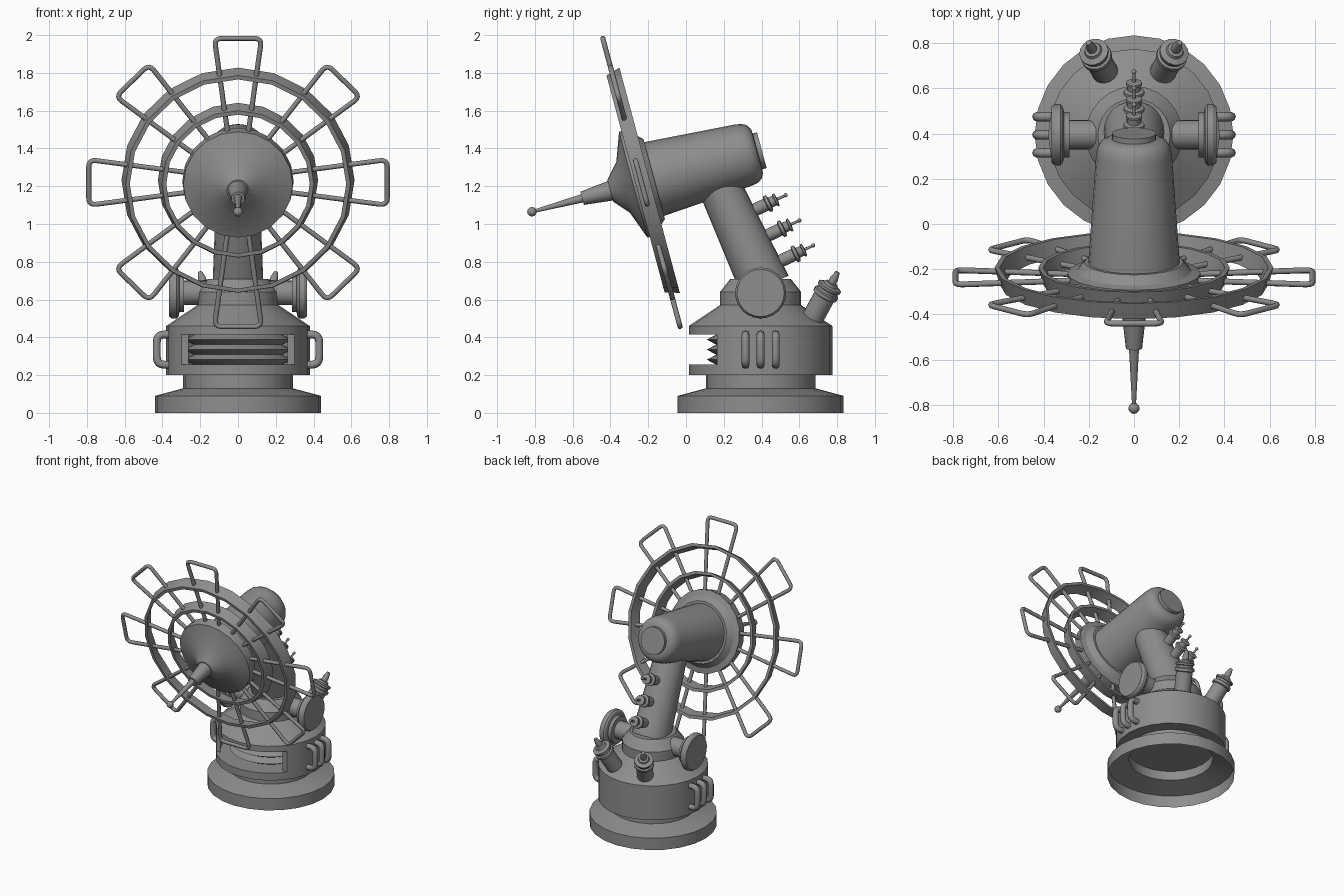
import bpy, bmesh, math
from mathutils import Matrix, Vector

cube = bpy.data.objects.get("Cube")
if cube:
    bpy.data.objects.remove(cube, do_unlink=True)

metal = bpy.data.materials.new("grey metal")
metal.use_nodes = True
GREY = (0.27, 0.27, 0.27, 1)
metal.diffuse_color = GREY
metal.node_tree.nodes["Principled BSDF"].inputs["Base Color"].default_value = GREY

BASE_Y = 0.395
BASE = Vector((0, BASE_Y, 0))
DISH = Vector((0, -0.236, 1.22))
TILT = math.radians(15)
AXIS = Vector((0, math.cos(TILT), math.sin(TILT)))


def frame(origin, axis):
    """Matrix whose local z runs along axis."""
    axis = Vector(axis)
    if axis.x == axis.y == 0:
        return Matrix.Translation(origin)
    return Matrix.Translation(origin) @ axis.to_track_quat('Z', 'Y').to_matrix().to_4x4()


def finish(obj, angle=32):
    obj.data.materials.clear()
    obj.data.materials.append(metal)
    bpy.ops.object.select_all(action='DESELECT')
    obj.select_set(True)
    bpy.context.view_layer.objects.active = obj
    bpy.ops.object.shade_smooth_by_angle(angle=math.radians(angle))
    return obj


def lathe(name, profile, origin, axis=(0, 0, 1), segs=24, closed=False):
    """Spin (radius, height) points around an axis."""
    bm = bmesh.new()
    rings = []
    for r, h in profile:
        if r == 0:
            rings.append([bm.verts.new((0, 0, h))])
        else:
            rings.append([bm.verts.new((r * math.cos(a), r * math.sin(a), h))
                          for a in (i * math.tau / segs for i in range(segs))])
    if closed:
        rings.append(rings[0])
    for low, high in zip(rings, rings[1:]):
        for i in range(segs):
            j = (i + 1) % segs
            quad = [low[i % len(low)], low[j % len(low)], high[j % len(high)], high[i % len(high)]]
            bm.faces.new(list(dict.fromkeys(quad)))
    bmesh.ops.recalc_face_normals(bm, faces=bm.faces)
    mesh = bpy.data.meshes.new(name)
    bm.to_mesh(mesh)
    bm.free()
    obj = bpy.data.objects.new(name, mesh)
    bpy.context.collection.objects.link(obj)
    obj.matrix_world = frame(origin, axis)
    return finish(obj)


def ball(name, radius, centre):
    bpy.ops.mesh.primitive_uv_sphere_add(segments=12, ring_count=8, radius=radius, location=centre)
    obj = bpy.context.object
    obj.name = name
    return finish(obj, 60)


def rod(name, corners, radius, bend, matrix):
    """Bent round bar with rounded inner corners."""
    pts = [Vector(c) for c in corners]
    path = [pts[0]]
    for a, b, c in zip(pts, pts[1:], pts[2:]):
        p, q = b + (a - b).normalized() * bend, b + (c - b).normalized() * bend
        for k in range(5):
            t = k / 4
            path.append(p * (1 - t) ** 2 + b * 2 * t * (1 - t) + q * t * t)
    path.append(pts[-1])
    curve = bpy.data.curves.new(name, 'CURVE')
    curve.dimensions = '3D'
    curve.bevel_depth = radius
    curve.bevel_resolution = 2
    curve.use_fill_caps = True
    spline = curve.splines.new('POLY')
    spline.points.add(len(path) - 1)
    for point, co in zip(spline.points, path):
        point.co = (*co, 1)
    obj = bpy.data.objects.new(name, curve)
    bpy.context.collection.objects.link(obj)
    obj.matrix_world = matrix
    bpy.ops.object.select_all(action='DESELECT')
    obj.select_set(True)
    bpy.context.view_layer.objects.active = obj
    bpy.ops.object.convert(target='MESH')
    return finish(bpy.context.object, 60)


def cut(target, cutter):
    mod = target.modifiers.new("cut", 'BOOLEAN')
    mod.operation = 'DIFFERENCE'
    mod.solver = 'EXACT'
    mod.object = cutter
    bpy.context.view_layer.objects.active = target
    bpy.ops.object.modifier_apply(modifier=mod.name)
    bpy.data.objects.remove(cutter, do_unlink=True)


# Foot: open skirt with a narrower neck
lathe("foot", [(0.44, 0), (0.44, 0.09), (0.29, 0.13), (0.29, 0.2)], BASE)

# Drum with shoulder and collar, hollowed and opened at the front
drum = lathe("drum", [(0, 0.2), (0.38, 0.2), (0.38, 0.46), (0.215, 0.57), (0.215, 0.64),
                      (0.16, 0.71), (0, 0.71)], BASE)
cut(drum, lathe("cavity_cutter", [(0, 0.255), (0.35, 0.255), (0.35, 0.415), (0, 0.415)], BASE))
bpy.ops.mesh.primitive_cube_add(size=1, location=(0, 0.015, 0.335))
bpy.context.object.scale = (0.8, 0.3, 0.16)
cut(drum, bpy.context.object)
finish(drum)

# Bellows inside the drum
Z0, Z1, FOLDS = 0.255, 0.415, 3
step = (Z1 - Z0) / FOLDS
folds = [(0.235, Z0)]
for i in range(FOLDS):
    folds += [(0.285, Z0 + (i + 0.5) * step), (0.235, Z0 + (i + 1) * step)]
lathe("bellows", folds, BASE)

# Side handles and pivot discs
for side, label in ((1, "left"), (-1, "right")):
    for i in (-1, 0, 1):
        y = BASE_Y + i * 0.08
        rod(f"{label}_handle", [(side * 0.35, y, 0.255), (side * 0.43, y, 0.255),
                                (side * 0.43, y, 0.415), (side * 0.35, y, 0.415)],
            0.021, 0.04, Matrix())
    lathe(f"{label}_pivot_disc", [(0, 0.05), (0.065, 0.05), (0.065, 0.285), (0.1, 0.285), (0.1, 0.31),
                                  (0.125, 0.315), (0.135, 0.325), (0.135, 0.35), (0.125, 0.365),
                                  (0, 0.365)], (0, BASE_Y, 0.635), (side, 0, 0))
    # Rear canister leaning outwards
    lathe(f"{label}_rear_canister", [(0, -0.05), (0.058, -0.05), (0.058, 0.18), (0.069, 0.185),
                                     (0.069, 0.205), (0.058, 0.21), (0.058, 0.225), (0.066, 0.23),
                                     (0.066, 0.242), (0.04, 0.25), (0.035, 0.262), (0.022, 0.265),
                                     (0.022, 0.29), (0.012, 0.33), (0, 0.33)],
          (side * 0.115, 0.65, 0.465), (side * 0.065, 0.115, 0.21), 16)

# Leaning arm
foot_of_arm, top_of_arm = Vector((0, 0.42, 0.67)), Vector((0, 0.155, 1.25))
length = (top_of_arm - foot_of_arm).length
lathe("arm", [(0, 0), (0.135, 0), (0.112, length), (0, length)],
      foot_of_arm, top_of_arm - foot_of_arm)

# Three small aerials on the back of the arm
for i in range(3):
    root = Vector((0, 0.347 + 0.073 * i, 1.066 - 0.133 * i))
    out = Vector((0, 0.9, 0.43)).normalized()
    lathe("aerial", [(0, -0.09), (0.034, -0.09), (0.034, 0.085), (0.046, 0.09), (0.046, 0.105),
                     (0.028, 0.11), (0.028, 0.135), (0.036, 0.138), (0.036, 0.148), (0.008, 0.152),
                     (0.006, 0.2), (0, 0.2)], root, out, 12)
    ball("aerial_tip", 0.011, root + out * 0.2)

# Barrel with rounded back and end cap
lathe("barrel", [(0, 0), (0.207, 0), (0.168, 0.56), (0.161, 0.595), (0.146, 0.62), (0.12, 0.634),
                 (0.098, 0.636), (0.098, 0.66), (0, 0.66)], DISH, AXIS)

# Hub and spike at the front
lathe("hub", [(0, -0.17), (0.06, -0.17), (0.14, -0.1), (0.29, -0.045), (0.295, 0.02),
              (0.255, 0.03), (0.22, 0.07), (0, 0.07)], DISH, AXIS, 20)
lathe("horn", [(0, -0.325), (0.036, -0.325), (0.05, -0.2), (0.056, -0.15), (0, -0.15)], DISH, AXIS, 16)
lathe("spike", [(0, -0.6), (0.008, -0.6), (0.023, -0.31), (0, -0.31)], DISH, AXIS, 12)
ball("spike_tip", 0.025, DISH - AXIS * 0.6)

# Dish hoops
for label, r in (("outer", 0.617), ("inner", 0.424)):
    lathe(f"{label}_hoop", [(r - 0.022, -0.032), (r, 0.045), (r - 0.022, 0.045), (r - 0.044, -0.032)],
          DISH, AXIS, 20, closed=True)

# Eight wire loops around the hub
for i in range(8):
    turn = frame(DISH, AXIS) @ Matrix.Rotation(i * math.tau / 8, 4, 'Z')
    rod("wire_loop", [(0.26, -0.053, 0), (0.79, -0.125, 0), (0.79, 0.125, 0), (0.26, 0.053, 0)],
        0.0135, 0.04, turn)
